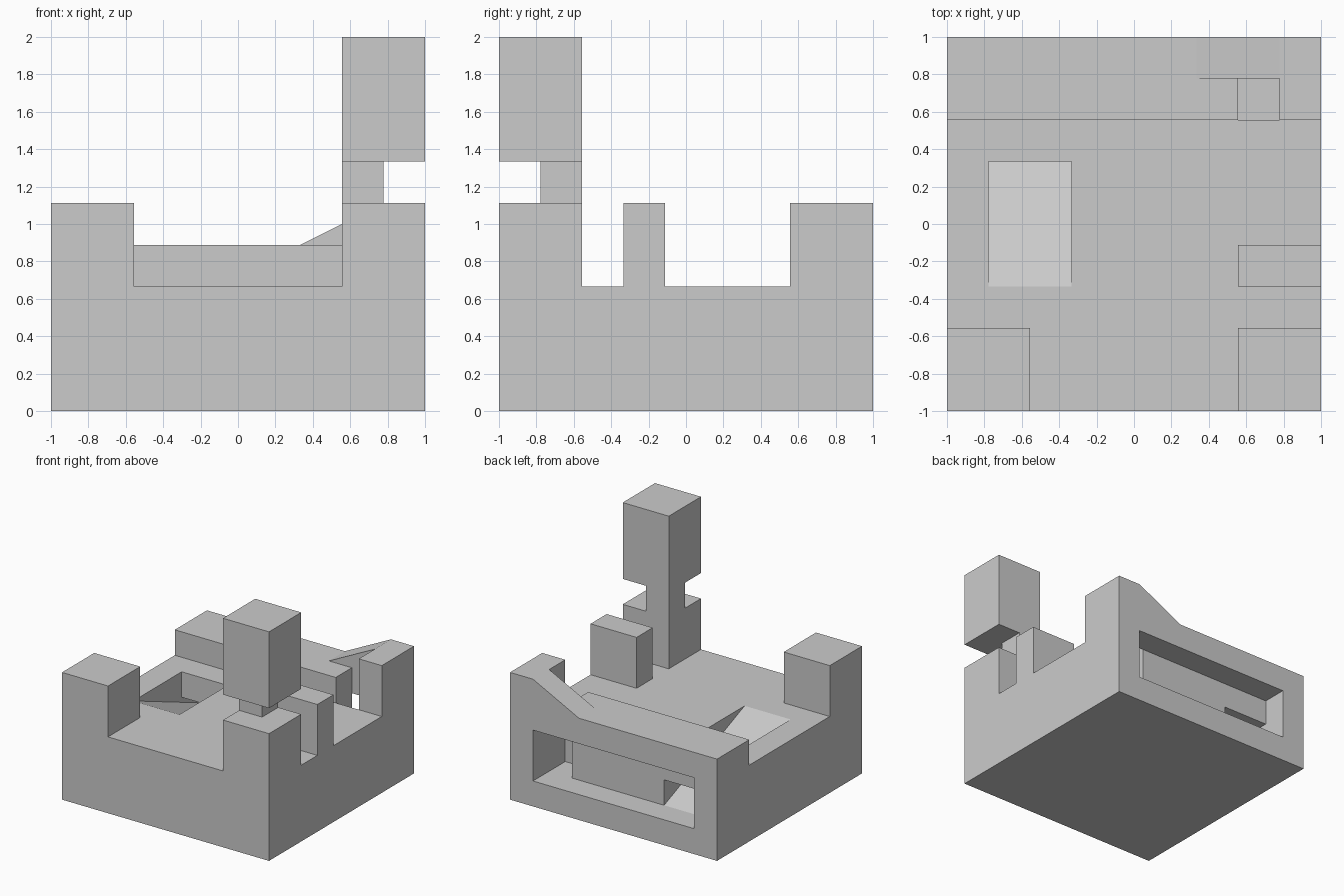
import bpy, bmesh
from mathutils import Vector

if "Cube" in bpy.data.objects:
    bpy.data.objects.remove(bpy.data.objects["Cube"])

U = 2 / 9  # the model sits on a nine-step grid


def g(i):
    """Grid step to x or y position."""
    return -1 + i * U


def finish(name, bm):
    bmesh.ops.recalc_face_normals(bm, faces=bm.faces)
    mesh = bpy.data.meshes.new(name)
    bm.to_mesh(mesh)
    bm.free()
    ob = bpy.data.objects.new(name, mesh)
    bpy.context.collection.objects.link(ob)
    return ob


def prism(name, points, direction):
    """Extrude a closed outline along a direction."""
    bm = bmesh.new()
    face = bm.faces.new([bm.verts.new(p) for p in points])
    ext = bmesh.ops.extrude_face_region(bm, geom=[face], use_keep_orig=True)
    verts = [v for v in ext["geom"] if isinstance(v, bmesh.types.BMVert)]
    bmesh.ops.translate(bm, verts=verts, vec=Vector(direction))
    return finish(name, bm)


def box(name, x0, x1, y0, y1, z0, z1):
    """Box given in grid steps (z counted from the ground)."""
    pts = [(g(x), g(y), z0 * U) for x, y in ((x0, y0), (x1, y0), (x1, y1), (x0, y1))]
    return prism(name, pts, (0, 0, (z1 - z0) * U))


def along_x(name, profile, x0, x1):
    return prism(name, [(g(x0), g(y), z * U) for y, z in profile], ((x1 - x0) * U, 0, 0))


def along_y(name, profile, y0, y1):
    return prism(name, [(g(x), g(y0), z * U) for x, z in profile], (0, (y1 - y0) * U, 0))


def combine(target, part, operation):
    """Apply an exact boolean and remove the helper part."""
    part.hide_render = True
    mod = target.modifiers.new("join", 'BOOLEAN')
    mod.object, mod.operation, mod.solver = part, operation, 'EXACT'
    bpy.context.view_layer.objects.active = target
    bpy.ops.object.modifier_apply(modifier=mod.name)
    bpy.data.objects.remove(part)


# Base slab with the raised back wall
body = along_x("fort_base", [(0, 0), (9, 0), (9, 4), (7, 4), (7, 3), (0, 3)], 0, 9)

# Posts, notched tower and back corner ramp
for part in (
    box("front_left_post", 0, 2, 0, 2, 2, 5),
    box("tower_foot", 7, 9, 0, 2, 2, 5),
    box("tower_neck", 7, 8, 1, 2, 4, 7),
    box("tower_top", 7, 9, 0, 2, 6, 9),
    box("right_merlon", 7, 9, 3, 4, 2, 5),
    box("back_right_post", 8, 9, 7, 9, 2, 5),
    along_y("back_ramp", [(6, 3.5), (9, 3.5), (9, 5), (8, 5), (6, 4)], 8, 9),
):
    combine(body, part, 'UNION')

# Gallery in the back wall, vertical shaft, and sloping tunnel up to the yard
for cutter in (
    box("gallery_cutter", 1, 8, 8, 10, 1, 3),
    box("shaft_cutter", 7, 8, 7, 8, 1, 4.5),
    along_x("tunnel_cutter",
            [(3, 3), (8, 1), (8.5, 1), (8.5, 2), (6, 2), (6, 3.5), (3, 3.5)], 1, 3),
):
    combine(body, cutter, 'DIFFERENCE')
